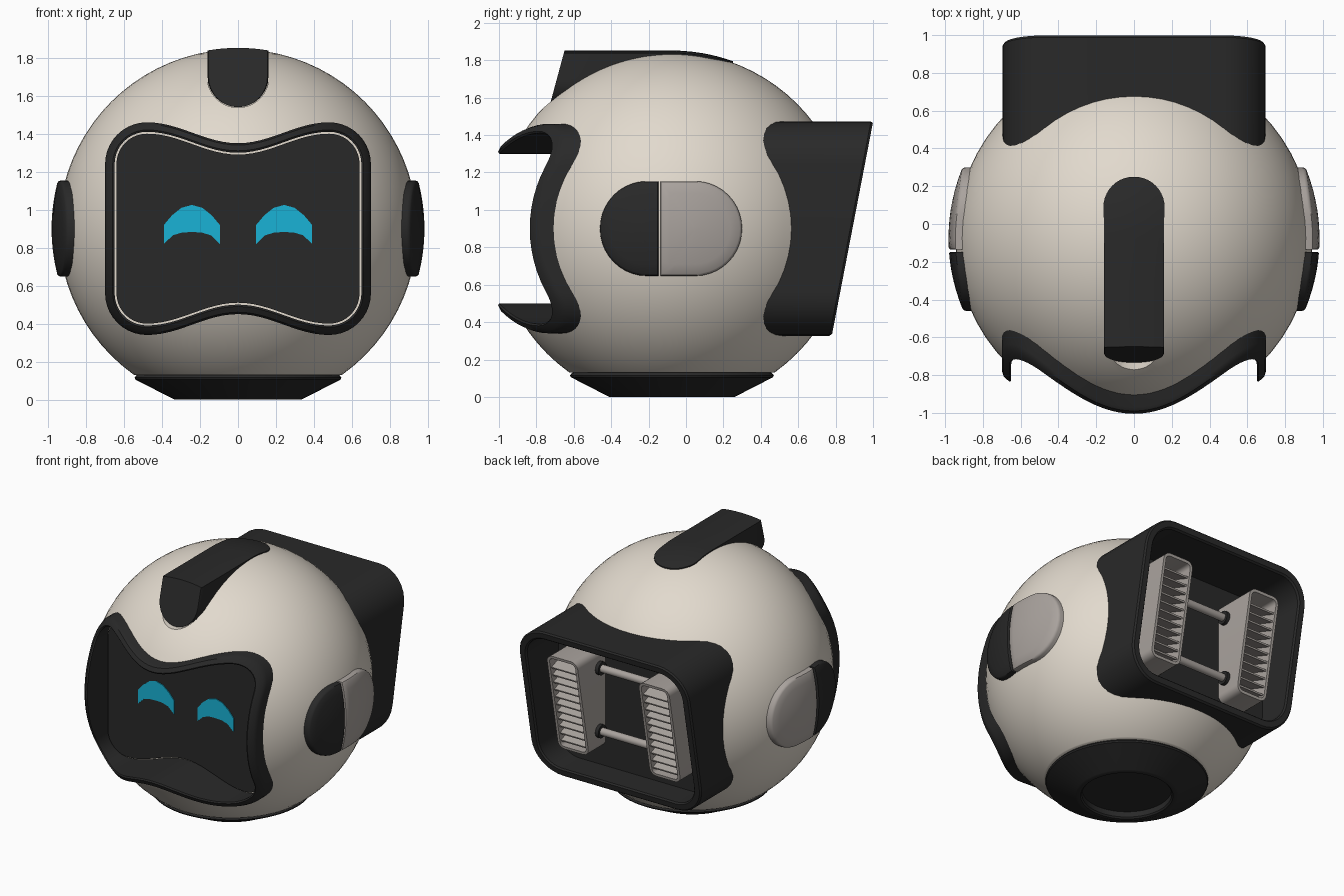
import bpy, bmesh
from math import sin, cos, pi, sqrt, radians
from mathutils import Matrix

CY, CZ, R = -0.075, 0.9, 0.945      # body centre and radius

if "Cube" in bpy.data.objects:
    bpy.data.objects.remove(bpy.data.objects["Cube"])


def material(name, rgb):
    m = bpy.data.materials.new(name)
    m.use_nodes = True
    m.diffuse_color = (*rgb, 1)
    m.node_tree.nodes["Principled BSDF"].inputs["Base Color"].default_value = (*rgb, 1)
    return m


CREAM = material("warm cream", (0.76, 0.70, 0.615))
DARK = material("charcoal", (0.022, 0.022, 0.022))
GREY = material("warm grey", (0.40, 0.365, 0.34))
CYAN = material("cyan", (0.01, 0.45, 0.67))


def finish(name, bm, mat, angle=35):
    bmesh.ops.recalc_face_normals(bm, faces=bm.faces)
    mesh = bpy.data.meshes.new(name)
    bm.to_mesh(mesh)
    bm.free()
    ob = bpy.data.objects.new(name, mesh)
    bpy.context.collection.objects.link(ob)
    mesh.materials.append(mat)
    smooth(ob, angle)
    return ob


def smooth(ob, angle=35):
    bpy.ops.object.select_all(action='DESELECT')
    ob.select_set(True)
    bpy.context.view_layer.objects.active = ob
    bpy.ops.object.shade_smooth_by_angle(angle=radians(angle))


def loft(name, loops, mat, wrap=False, angle=35):
    """Skin equal-length loops; cap both ends, or join the last to the first."""
    bm = bmesh.new()
    rows = [[bm.verts.new(p) for p in loop] for loop in loops]
    n = len(rows[0])
    for a, b in zip(rows, rows[1:] + rows[:1] if wrap else rows[1:]):
        for i in range(n):
            j = (i + 1) % n
            bm.faces.new((a[i], a[j], b[j], b[i]))
    if not wrap:
        bm.faces.new(rows[0])
        bm.faces.new(rows[-1])
    return finish(name, bm, mat, angle)


def four_way(q):
    """Mirror a quadrant that runs from x = 0 to z = 0 into a full outline."""
    return (q + [(x, -z) for x, z in q[-2::-1]] + [(-x, -z) for x, z in q[1:]]
            + [(-x, z) for x, z in q[-2:0:-1]])


def rounded_rect(w, h, r, steps=8):
    arc = [(w - r + r * sin(t * pi / 2 / steps), h - r + r * cos(t * pi / 2 / steps))
           for t in range(steps + 1)]
    return four_way([(0, h)] + arc + [(w, 0)])


def visor_outline(d):
    """Pinched screen outline, inset by d."""
    wave = [(x, 0.45 - d + 0.055 * (1 - cos(pi * x / 0.48)))
            for x in [0.48 * i / 12 for i in range(12)]]
    r = 0.22 - d
    arc = [(0.48 + r * sin(t * pi / 20), 0.34 + r * cos(t * pi / 20)) for t in range(11)]
    side = [(0.70 - d, 0.34 * (1 - i / 6)) for i in range(1, 7)]
    return four_way(wave + arc + side)


def at_y(outline, y, cx=0):
    """Place an x-z outline at depth y, a number or a rule of x and z."""
    return [(x + cx, y(x, z) if callable(y) else y, z + CZ) for x, z in outline]


def front_shell(rad):
    return lambda x, z: -0.13 - sqrt(rad * rad - x * x - z * z)


def back_slant(offset=0):
    return lambda x, z: 0.78 + 0.193 * (z + CZ - 0.33) - offset


def fin_bottom(w, r):
    return [(w * cos(a), 1.70 - r * sin(a)) for a in [pi * i / 16 for i in range(17)]]


# Body: ball cut flat below, with pockets for the screen, the back and the fin nose
bm = bmesh.new()
bmesh.ops.create_uvsphere(bm, u_segments=64, v_segments=40, radius=R,
                          matrix=Matrix.Translation((0, CY, CZ)))
cut = bmesh.ops.bisect_plane(bm, geom=bm.verts[:] + bm.edges[:] + bm.faces[:],
                             plane_co=(0, 0, 0.13), plane_no=(0, 0, -1), clear_outer=True)
bmesh.ops.contextual_create(bm, geom=[e for e in cut["geom_cut"] if isinstance(e, bmesh.types.BMEdge)])
body = finish("body", bm, CREAM)
slot = [(-0.163, 2), (0.163, 2)] + fin_bottom(0.163, 0.163)
pockets = [loft("screen_pocket", [at_y(visor_outline(0.02), y) for y in (-2, -0.59)], CREAM),
           loft("back_pocket", [at_y(rounded_rect(0.67, 0.55, 0.2), y) for y in (0.55, 2)], CREAM),
           loft("fin_pocket", [[(x, y, z) for x, z in slot] for y in (-2, -0.6)], CREAM)]
for cutter in pockets:
    mod = body.modifiers.new("pocket", 'BOOLEAN')
    mod.operation, mod.object, mod.solver = 'DIFFERENCE', cutter, 'EXACT'
    bpy.context.view_layer.objects.active = body
    bpy.ops.object.modifier_apply(modifier=mod.name)
    bpy.data.objects.remove(cutter)
smooth(body)

# Screen frame and screen
loft("screen_frame", [at_y(visor_outline(0), -0.5),
                      at_y(visor_outline(0), front_shell(0.953)),
                      at_y(visor_outline(0.01), front_shell(0.966)),
                      at_y(visor_outline(0.04), front_shell(0.966)),
                      at_y(visor_outline(0.05), front_shell(0.956)),
                      at_y(visor_outline(0.05), -0.5)], DARK, wrap=True)
loft("screen", [at_y(visor_outline(0.06), y) for y in (-0.57, -0.605)], DARK)

# Crescent eyes
half = [(0, 0.125), (0.055, 0.11), (0.105, 0.07), (0.147, 0.02), (0.147, -0.08),
        (0.10, -0.035), (0.05, -0.02)]
eye = half + [(0, -0.018)] + [(-x, z) for x, z in half[:0:-1]]
for side, cx in (("left", 0.243), ("right", -0.243)):
    loft(side + "_eye", [at_y(eye, y, cx) for y in (-0.604, -0.611)], CYAN, angle=20)


# Ear pads: two half stadiums on each side, domed to follow the body
def ear_pad(name, side, cy, end, split, mat):
    sgn = 1 if end > split else -1
    arc_c = end - sgn * 0.25
    shape = [(arc_c + sgn * 0.25 * cos(a), 0.253 * sin(a))
             for a in [(-0.5 + i / 20) * pi for i in range(21)]]
    top = [(split + (arc_c - split) * i / 4, 0.253) for i in (3, 2, 1, 0)]
    shape += top + [(split, 0.253 * i / 4) for i in (3, 2, 1, 0, -1, -2, -3)]
    shape += [(y, -z) for y, z in top[::-1]]

    def ring(s, rad):
        pts = [(cy + (y - cy) * s, z * s) for y, z in shape]
        return [(side * sqrt(rad * rad - (y - CY) ** 2 - z * z), y, z + CZ) for y, z in pts]
    loops = [ring(1, 0.90), ring(1, 0.968), ring(0.985, 0.978)]
    loops += [ring(s, 0.982) for s in (0.95, 0.75, 0.5, 0.25, 0.05)]
    loft(name, loops, mat)


for label, s in (("left", 1), ("right", -1)):
    ear_pad(label + "_ear_front", s, -0.25, -0.46, -0.148, DARK)
    ear_pad(label + "_ear_back", s, 0.05, 0.30, -0.136, GREY)


# Top fin: U-shaped sections, slanted nose, round tail
def fin_section(y, w, slant=0):
    pts = []
    for i in range(9):
        x = w * (i / 4 - 1)
        pts.append((x, CZ + sqrt(0.952 ** 2 - x * x - max(0, y - CY) ** 2)))
    pts += fin_bottom(w, 0.16)
    return [(x, y - slant * (1.85 - z), z) for x, z in pts]


sections = [fin_section(-0.65, 0.155, 0.27), fin_section(-0.64, 0.16, 0.27)]
sections += [fin_section(y, 0.16) for y in (-0.5, -0.3, CY, -0.03, 0.03)]
sections += [fin_section(0.09 + 0.16 * sin(a), 0.16 * cos(a) + 0.002)
             for a in [pi / 2 * i / 10 for i in range(11)]]
loft("top_fin", sections, DARK)

# Base: turned profile with a recess underneath
profile = [(0.52, 0.135), (0.535, 0.128), (0.545, 0.115), (0.54, 0.105), (0.345, 0.005),
           (0.335, 0), (0.31, 0), (0.30, 0.01), (0.30, 0.05), (0.01, 0.05)]
loft("base", [[(r * cos(a), CY + r * sin(a), z) for a in [2 * pi * i / 64 for i in range(64)]]
              for r, z in profile], DARK)

# Back housing: open box with a slanted rim
loft("back_housing", [at_y(rounded_rect(0.695, 0.573, 0.23), 0.3),
                      at_y(rounded_rect(0.695, 0.573, 0.23), back_slant(0.012)),
                      at_y(rounded_rect(0.685, 0.563, 0.22), back_slant()),
                      at_y(rounded_rect(0.645, 0.523, 0.18), back_slant()),
                      at_y(rounded_rect(0.635, 0.513, 0.17), back_slant(0.012)),
                      at_y(rounded_rect(0.635, 0.513, 0.17), 0.58)], DARK)

# Vents with louvres
for label, cx in (("left", 0.375), ("right", -0.375)):
    outer, inner = rounded_rect(0.125, 0.37, 0.05, 4), rounded_rect(0.105, 0.35, 0.03, 4)
    loft(label + "_vent", [at_y(outer, 0.57, cx), at_y(outer, back_slant(0.045), cx),
                           at_y(inner, back_slant(0.045), cx), at_y(inner, 0.65, cx)], GREY)
    bm = bmesh.new()
    for i in range(11):
        z = -0.29 + 0.058 * i
        place = Matrix.Translation((cx, back_slant(0.135)(0, z), z + CZ))
        bmesh.ops.create_cube(bm, size=1, matrix=place @ Matrix.Rotation(radians(-20), 4, 'X')
                              @ Matrix.Diagonal((0.214, 0.15, 0.012, 1)))
    finish(label + "_louvres", bm, GREY)

# Cross rods with dark collars
for label, z in (("upper", 1.14), ("lower", 0.675)):
    place = Matrix.Translation((0, 0.655, z)) @ Matrix.Rotation(pi / 2, 4, 'Y')
    bm = bmesh.new()
    bmesh.ops.create_cone(bm, cap_ends=True, segments=20, radius1=0.028, radius2=0.028,
                          depth=0.52, matrix=place)
    finish(label + "_rod", bm, GREY)
    bm = bmesh.new()
    for x in (-0.24, 0.24):
        bmesh.ops.create_cone(bm, cap_ends=True, segments=20, radius1=0.048, radius2=0.048,
                              depth=0.03, matrix=Matrix.Translation((x, 0, 0)) @ place)
    finish(label + "_rod_collars", bm, DARK)
